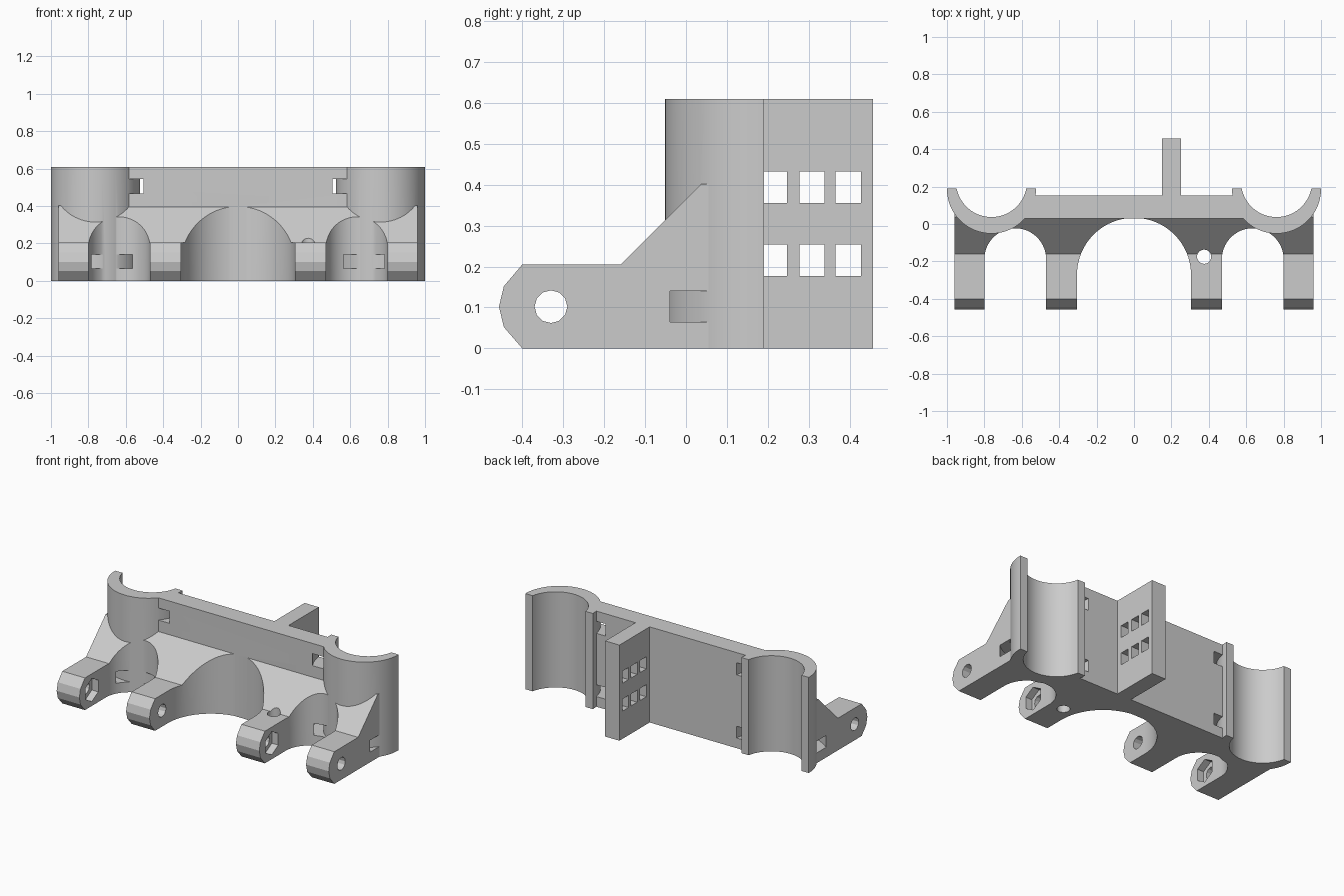
import bpy, bmesh, math
from mathutils import Matrix, Vector

cube = bpy.data.objects.get("Cube")
if cube:
    bpy.data.objects.remove(cube, do_unlink=True)

grey = bpy.data.materials.new("light grey plastic")
grey.use_nodes = True
COLOUR = (0.6, 0.6, 0.6, 1)
grey.diffuse_color = COLOUR
grey.node_tree.nodes["Principled BSDF"].inputs["Base Color"].default_value = COLOUR

HEIGHT = 0.61
CLAMP_X, CLAMP_Y = 0.762, 0.187
LUG_Y, LUG_Z = -0.33, 0.102


def prism(name, points, axis, start, end):
    """Extrude a 2D outline along x (points are y, z) or z (points are x, y)."""
    bm = bmesh.new()
    if axis == 'X':
        corners = [Vector((start, a, b)) for a, b in points]
        shift = Vector((end - start, 0, 0))
    else:
        corners = [Vector((a, b, start)) for a, b in points]
        shift = Vector((0, 0, end - start))
    face = bm.faces.new([bm.verts.new(c) for c in corners])
    top = bmesh.ops.extrude_face_region(bm, geom=[face])
    moved = [g for g in top["geom"] if isinstance(g, bmesh.types.BMVert)]
    bmesh.ops.translate(bm, verts=moved, vec=shift)
    bmesh.ops.recalc_face_normals(bm, faces=bm.faces)
    mesh = bpy.data.meshes.new(name)
    bm.to_mesh(mesh)
    bm.free()
    mesh.materials.append(grey)
    obj = bpy.data.objects.new(name, mesh)
    bpy.context.collection.objects.link(obj)
    return obj


def box(name, x0, x1, y0, y1, z0, z1):
    return prism(name, [(x0, y0), (x1, y0), (x1, y1), (x0, y1)], 'Z', z0, z1)


def arc(cx, cy, r, a0, a1, n):
    """Points on an arc, angles in degrees."""
    angles = [math.radians(a0 + (a1 - a0) * i / n) for i in range(n + 1)]
    return [(cx + r * math.cos(a), cy + r * math.sin(a)) for a in angles]


def circle(cx, cy, r, n, turn=0):
    return arc(cx, cy, r, turn, turn + 360, n)[:-1]


def combine(target, tool, operation):
    """Apply a boolean and discard the tool."""
    mod = target.modifiers.new("bool", 'BOOLEAN')
    mod.operation = operation
    mod.solver = 'EXACT'
    mod.object = tool
    bpy.ops.object.select_all(action='DESELECT')
    bpy.context.view_layer.objects.active = target
    target.select_set(True)
    bpy.ops.object.modifier_apply(modifier=mod.name)
    bpy.data.objects.remove(tool, do_unlink=True)


def cut(target, tool):
    combine(target, tool, 'DIFFERENCE')


def add(target, tool):
    combine(target, tool, 'UNION')


def arch(cx, cy, r):
    """Round-headed channel, open to the front."""
    outline = arc(cx, cy, r, 0, 180, 40) + [(cx - r, -0.6), (cx + r, -0.6)]
    return prism("arch_cutter", outline, 'Z', -0.1, 0.7)


# Sloped base with rounded lug ends
side = [(-0.4, 0), (0.06, 0), (0.06, 0.402), (0.037, 0.402), (-0.16, 0.205),
        (-0.4, 0.205), (-0.445, 0.152), (-0.457, 0.102), (-0.445, 0.052)]
body = prism("bracket", side, 'X', -0.96, 0.96)

# Arched gaps between the lugs
cut(body, arch(0, -0.272, 0.305))
for s in (-1, 1):
    cut(body, arch(s * 0.635, -0.188, 0.165))

# Bolt bore through all lugs, with hexagonal nut pockets facing the small arches
cut(body, prism("bolt_cutter", circle(LUG_Y, LUG_Z, 0.04, 12), 'X', -1.2, 1.2))
for s in (-1, 1):
    hexagon = circle(LUG_Y, LUG_Z, 0.074, 6, 30)
    cut(body, prism("nut_cutter", hexagon, 'X', s * 0.425, s * 0.845))

# Vertical pin hole in one lug
cut(body, prism("pin_cutter", circle(0.375, -0.175, 0.038, 24), 'Z', -0.1, 0.7))

# Back plate
add(body, box("back_plate", -0.6, 0.6, 0.03, 0.152, 0, HEIGHT))

# Strap grooves around where the clamps sit
for s in (-1, 1):
    for z0, z1 in ((0.065, 0.14), (0.468, 0.545)):
        disc = circle(s * CLAMP_X, CLAMP_Y, 0.301, 64)
        cut(body, prism("strap_cutter", disc, 'Z', z0, z1))

# Half-round clamps and their bores
for s in (-1, 1):
    half = arc(s * CLAMP_X, CLAMP_Y, 0.238, 180, 360, 40)
    half += [(s * CLAMP_X + 0.238, 0.191), (s * CLAMP_X - 0.238, 0.191)]
    add(body, prism("clamp", half, 'Z', 0, HEIGHT))
    bore = circle(s * CLAMP_X, 0.227, 0.19, 72)
    cut(body, prism("bore_cutter", bore, 'Z', -0.1, 0.7))

# Rear fin with two rows of square windows
fin = box("fin", 0.15, 0.25, 0.14, 0.457, 0, HEIGHT)
for y in (0.185, 0.277, 0.365):
    for z in (0.177, 0.355):
        cut(fin, box("window_cutter", 0, 0.4, y, y + 0.062, z, z + 0.077))
add(body, fin)

bpy.ops.object.select_all(action='DESELECT')
body.select_set(True)
bpy.context.view_layer.objects.active = body
bpy.ops.object.shade_smooth_by_angle(angle=math.radians(25))
